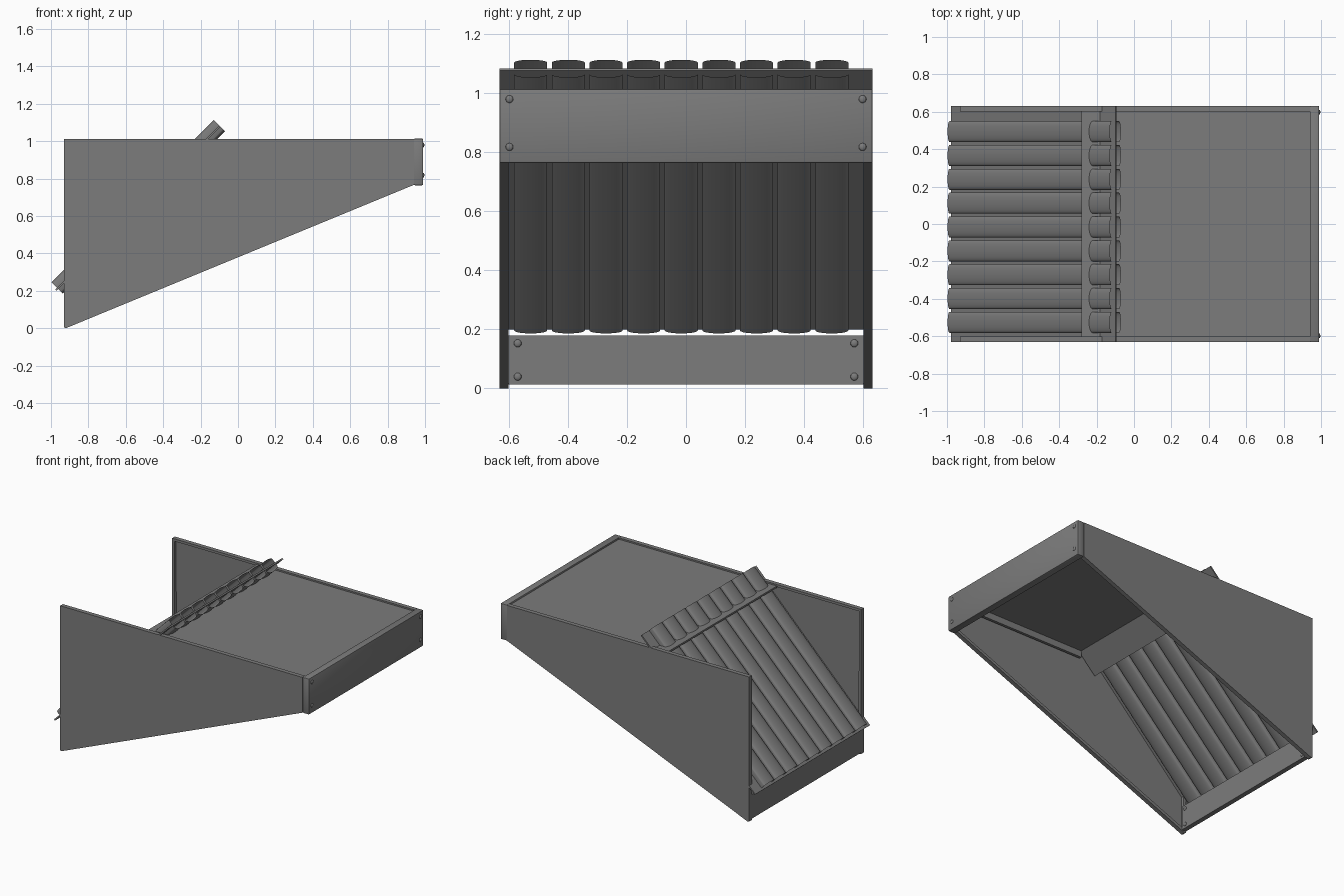
import bpy, bmesh, math
from mathutils import Vector

if "Cube" in bpy.data.objects:
    bpy.data.objects.remove(bpy.data.objects["Cube"])

D = Vector((0.7071, 0, 0.7071))    # direction along the sloped tubes
N = Vector((-0.7071, 0, 0.7071))   # direction across the tube thickness
LOW = Vector((-0.967, 0, 0.216))   # mid line, lower end
LENGTH = 1.227

grey = bpy.data.materials.new("dark_grey")
grey.diffuse_color = (0.2, 0.2, 0.2, 1)
grey.use_nodes = True
grey.node_tree.nodes["Principled BSDF"].inputs["Base Color"].default_value = grey.diffuse_color


def finish(bm, name, angle=None):
    bmesh.ops.recalc_face_normals(bm, faces=bm.faces[:])
    me = bpy.data.meshes.new(name)
    bm.to_mesh(me)
    bm.free()
    me.materials.append(grey)
    ob = bpy.data.objects.new(name, me)
    bpy.context.collection.objects.link(ob)
    if angle:
        bpy.ops.object.select_all(action='DESELECT')
        ob.select_set(True)
        bpy.context.view_layer.objects.active = ob
        bpy.ops.object.shade_smooth_by_angle(angle=math.radians(angle))
    return ob


def prism(bm, profile, y0, y1):
    """Extrude an xz profile along y; returns the end face at y1."""
    a = [bm.verts.new((x, y0, z)) for x, z in profile]
    b = [bm.verts.new((x, y1, z)) for x, z in profile]
    n = len(profile)
    for i in range(n):
        j = (i + 1) % n
        bm.faces.new((a[i], a[j], b[j], b[i]))
    bm.faces.new(a)
    return bm.faces.new(b)


def box(name, x0, x1, y0, y1, z0, z1, bevel=0):
    bm = bmesh.new()
    prism(bm, [(x0, z0), (x1, z0), (x1, z1), (x0, z1)], y0, y1)
    if bevel:
        bmesh.ops.bevel(bm, geom=bm.edges[:], offset=bevel, segments=2,
                        affect='EDGES', profile=0.5)
    return finish(bm, name, 40 if bevel else None)


def slab(name, s0, s1, n0, n1, y):
    """Thin sheet parallel to the tubes."""
    bm = bmesh.new()
    pts = [LOW + D * s + N * n for s, n in ((s0, n0), (s1, n0), (s1, n1), (s0, n1))]
    prism(bm, [(p.x, p.z) for p in pts], -y, y)
    return finish(bm, name)


def rivets(name, x, spots):
    bm = bmesh.new()
    for y, z in spots:
        new = bmesh.ops.create_uvsphere(bm, u_segments=12, v_segments=8, radius=0.013)
        for v in new["verts"]:
            v.co = Vector((v.co.x * 0.5 + x, v.co.y + y, v.co.z + z))
    return finish(bm, name, 60)


# Side panels: shallow trays with an inward rim, and a lip under the top plate
outline = [(-0.93, 0.004), (-0.92, 0.0), (0.94, 0.766), (0.94, 1.012), (-0.93, 1.012)]
for side, label in ((-1, "front"), (1, "back")):
    bm = bmesh.new()
    inner = prism(bm, outline, side * 0.632, side * 0.602)
    bmesh.ops.recalc_face_normals(bm, faces=bm.faces[:])
    bmesh.ops.inset_region(bm, faces=[inner], thickness=0.024)
    # second step keeps the recess walls steep
    bmesh.ops.inset_region(bm, faces=[inner], thickness=0.002)
    for v in inner.verts:
        v.co.y = side * 0.62
    finish(bm, label + "_side_panel")
    box(label + "_plate_lip", -0.06, 0.94, side * 0.585, side * 0.604, 0.945, 0.992)

# Flat top, end board and lower cross board
box("top_plate", -0.28, 0.94, -0.605, 0.605, 0.99, 1.002)
box("end_board", 0.94, 0.990, -0.632, 0.632, 0.764, 1.014, 0.006)
box("lower_board", -0.93, -0.897, -0.602, 0.602, 0.013, 0.18)
rivets("end_board_rivets", 0.990,
       [(y, z) for y in (-0.598, 0.598) for z in (0.818, 0.98)])
rivets("lower_board_rivets", -0.897,
       [(y, z) for y in (-0.57, 0.57) for z in (0.04, 0.153)])

# Sloped backing sheet and the flange bent down from the top plate
slab("sloped_sheet", -0.014, LENGTH, -0.009, 0.001, 0.632)
slab("bent_flange", 1.01, 1.19, -0.098, -0.088, 0.602)

# Nine open tubes, flattened in section
W, EDGE, RISE = 0.056, 0.028, 0.014
arc = [(W * math.cos(math.pi * i / 10), EDGE + RISE * math.sin(math.pi * i / 10))
       for i in range(11)]
section = arc + [(-y, -n) for y, n in arc]
bm = bmesh.new()
for k in range(9):
    yc = -0.526 + 0.1275 * k
    rings = []
    for s in (0, LENGTH):
        rings.append([bm.verts.new(LOW + D * s + N * n + Vector((0, yc + y, 0)))
                      for y, n in section])
    for i in range(len(section)):
        j = (i + 1) % len(section)
        bm.faces.new((rings[0][i], rings[0][j], rings[1][j], rings[1][i]))
finish(bm, "sloped_tubes", 50)
